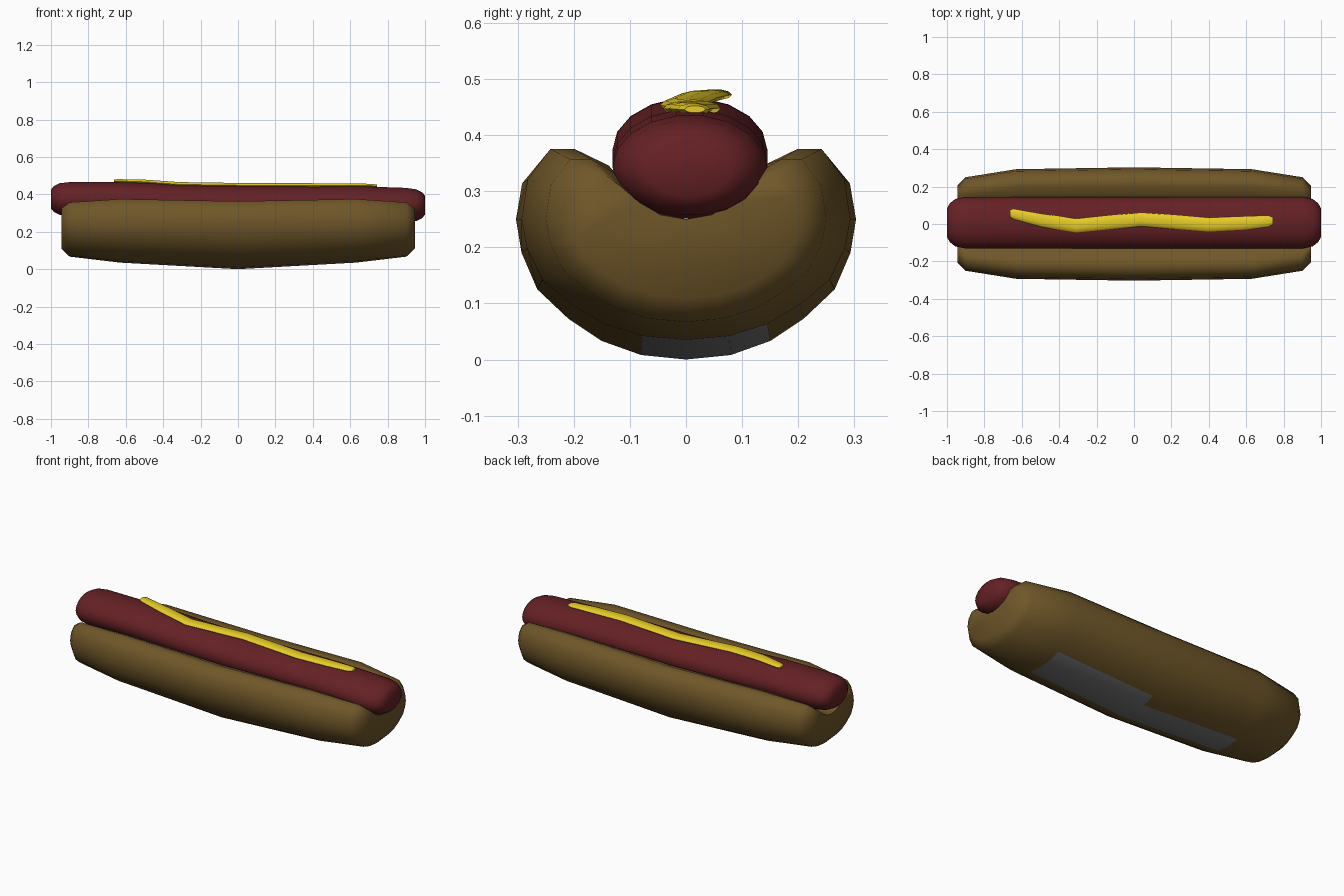
import bpy, math
from math import sin, cos, pi, sqrt, radians

if "Cube" in bpy.data.objects:
    bpy.data.objects.remove(bpy.data.objects["Cube"])


def material(name, rgb):
    m = bpy.data.materials.new(name)
    m.diffuse_color = (*rgb, 1)
    m.use_nodes = True
    m.node_tree.nodes["Principled BSDF"].inputs["Base Color"].default_value = m.diffuse_color
    return m


def loft(name, rings, mats, angle=60):
    """Skin closed rings of equal point count and cap both ends."""
    n = len(rings[0])
    verts = [p for r in rings for p in r]
    faces = [(k * n + i, k * n + (i + 1) % n, (k + 1) * n + (i + 1) % n, (k + 1) * n + i)
             for k in range(len(rings) - 1) for i in range(n)]
    faces += [tuple(reversed(range(n))), tuple(range(len(verts) - n, len(verts)))]
    me = bpy.data.meshes.new(name)
    me.from_pydata(verts, [], faces)
    for m in mats:
        me.materials.append(m)
    ob = bpy.data.objects.new(name, me)
    bpy.context.collection.objects.link(ob)
    bpy.ops.object.select_all(action='DESELECT')
    ob.select_set(True)
    bpy.context.view_layer.objects.active = ob
    bpy.ops.object.mode_set(mode='EDIT')
    bpy.ops.mesh.select_all(action='SELECT')
    bpy.ops.mesh.normals_make_consistent(inside=False)
    bpy.ops.object.mode_set(mode='OBJECT')
    bpy.ops.object.shade_smooth_by_angle(angle=radians(angle))
    return ob


def ellipse(x, y, z, ry, rz, n):
    return [(x, y + ry * cos(2 * pi * i / n), z + rz * sin(2 * pi * i / n)) for i in range(n)]


brown = material("bread", (0.16, 0.095, 0.022))
red = material("meat", (0.13, 0.015, 0.018))
yellow = material("mustard", (0.8, 0.6, 0.02))
grey = material("underside", (0.18, 0.18, 0.18))

# Bun: half cross-section from groove centre over the lip to the bottom
groove = [(0, 0.25), (0.055, 0.262), (0.1, 0.295), (0.14, 0.338)]
outer = [(0.205, 0.365), (0.25, 0.365), (0.292, 0.315), (0.303, 0.25), (0.293, 0.19),
         (0.265, 0.125), (0.21, 0.073), (0.15, 0.033), (0.08, 0.008), (0, 0)]


def bun_ring(x, width, bottom, lip):
    w, b, t = width / 0.303, (0.25 - bottom) / 0.25, (lip - 0.25) / 0.115
    half = [(y * sqrt(w), 0.25 + (z - 0.25) * t) for y, z in groove]
    half += [(y * w, 0.25 + (z - 0.25) * (t if z > 0.25 else b)) for y, z in outer]
    full = half + [(-y, z) for y, z in half[-2:0:-1]]
    return [(x, y, z) for y, z in full]


stations = [(0, 0.303, 0, 0.363), (0.63, 0.293, 0.035, 0.375),
            (0.9, 0.25, 0.067, 0.357), (0.945, 0.205, 0.11, 0.325)]
rings = [bun_ring(-x, *s) for x, *s in stations[:0:-1]] + [bun_ring(*s) for s in stations]
bun = loft("bun", rings, [brown, grey])

# Grey patch under the bun
for f in bun.data.polygons:
    c = f.center
    if abs(c.x) < 0.6 and c.z < 0.1 and -0.07 < c.y < (0.14 if c.x > 0 else 0.07):
        f.material_index = 1

# Sausage: x, centre z, size factor
sausage_path = [(-1.0, 0.375, 0.55), (-0.985, 0.375, 0.75), (-0.955, 0.375, 0.92),
                (-0.9, 0.374, 1), (-0.6, 0.373, 1), (-0.3, 0.36, 1), (0, 0.353, 1),
                (0.6, 0.353, 1), (0.9, 0.343, 1), (0.955, 0.342, 0.92),
                (0.985, 0.342, 0.75), (1.0, 0.342, 0.55)]
loft("sausage", [ellipse(x, 0.007, z, 0.138 * s, 0.093 * s, 18) for x, z, s in sausage_path], [red])

# Mustard: x, centre y, centre z, size factor
mustard_path = [(-0.663, 0.057, 0.472, 0.5), (-0.645, 0.054, 0.472, 0.75),
                (-0.5, 0.021, 0.467, 0.95), (-0.31, -0.009, 0.453, 1),
                (0.04, 0.025, 0.448, 1), (0.4, -0.004, 0.447, 1),
                (0.6, 0.005, 0.447, 0.95), (0.72, 0.014, 0.446, 0.8), (0.742, 0.016, 0.446, 0.5)]
loft("mustard_line", [ellipse(x, y, z, 0.037 * s, 0.013 * s, 10) for x, y, z, s in mustard_path], [yellow])
